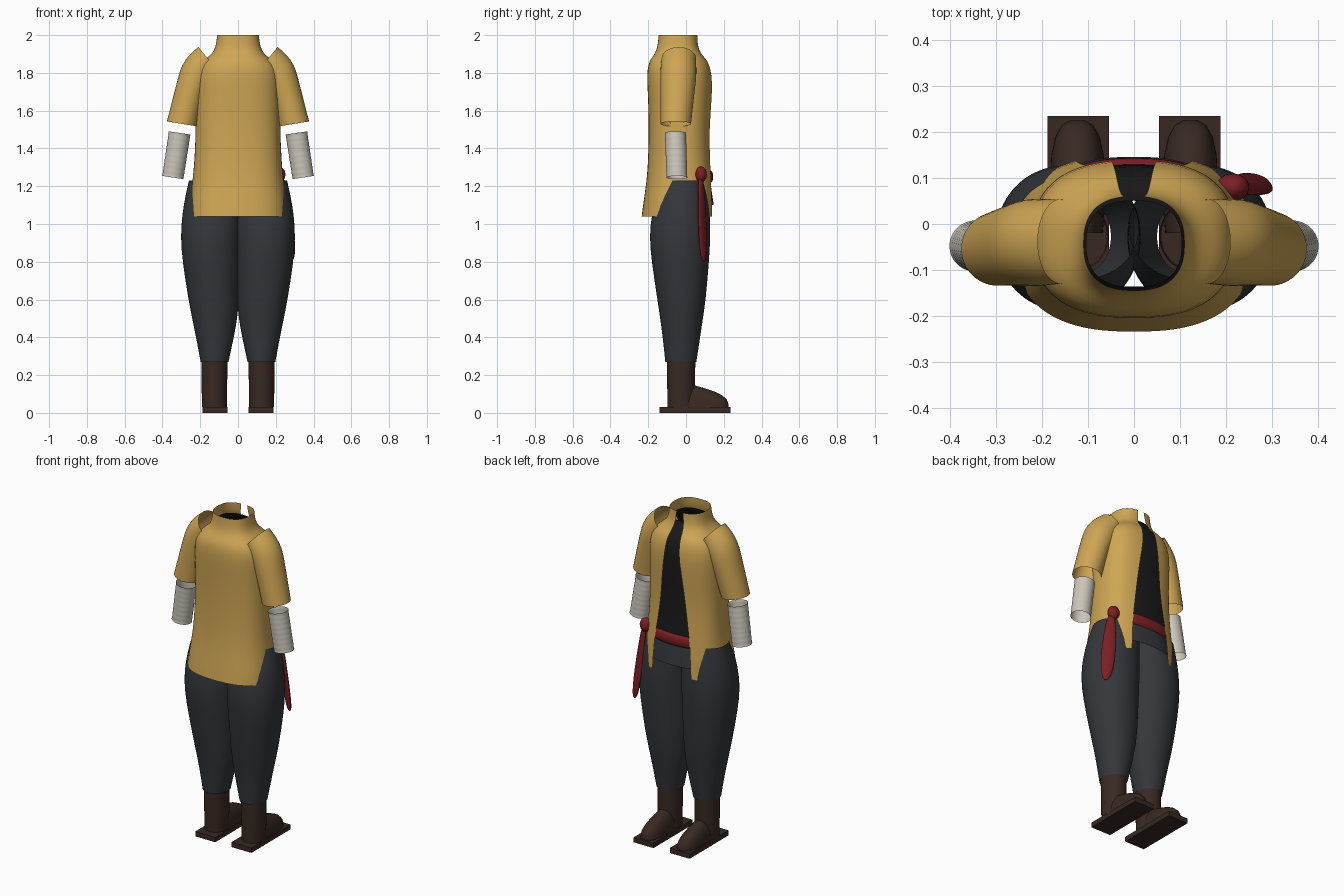
import bpy, bmesh, math
from mathutils import Vector, Matrix

if "Cube" in bpy.data.objects:
    bpy.data.objects.remove(bpy.data.objects["Cube"])


def material(name, rgb):
    m = bpy.data.materials.new(name)
    m.diffuse_color = (*rgb, 1)
    m.use_nodes = True
    m.node_tree.nodes["Principled BSDF"].inputs["Base Color"].default_value = m.diffuse_color
    return m


OCHRE = material("ochre_cloth", (0.62, 0.38, 0.09))
CHARCOAL = material("charcoal_cloth", (0.035, 0.038, 0.044))
BLACK = material("black_cloth", (0.010, 0.010, 0.011))
BROWN = material("brown_leather", (0.040, 0.022, 0.016))
LINEN = material("linen", (0.60, 0.57, 0.50))
RED = material("red_cloth", (0.20, 0.014, 0.018))


def finish(bm, name, mat, subdiv=0):
    bmesh.ops.recalc_face_normals(bm, faces=bm.faces)
    me = bpy.data.meshes.new(name)
    bm.to_mesh(me)
    bm.free()
    ob = bpy.data.objects.new(name, me)
    bpy.context.collection.objects.link(ob)
    me.materials.append(mat)
    bpy.ops.object.select_all(action='DESELECT')
    ob.select_set(True)
    bpy.context.view_layer.objects.active = ob
    bpy.ops.object.shade_smooth_by_angle(angle=math.radians(40))
    if subdiv:
        mod = ob.modifiers.new("smooth", 'SUBSURF')
        mod.levels = mod.render_levels = subdiv
        mod.boundary_smooth = 'PRESERVE_CORNERS'
    return ob


def loft(name, rings, mat, closed=True, caps=False, subdiv=1):
    """Skin a list of point rings."""
    bm = bmesh.new()
    vs = [[bm.verts.new(p) for p in r] for r in rings]
    n = len(vs[0])
    for a, b in zip(vs, vs[1:]):
        for i in range(n if closed else n - 1):
            j = (i + 1) % n
            bm.faces.new((a[i], a[j], b[j], b[i]))
    if caps:
        bm.faces.new(vs[0])
        bm.faces.new(vs[-1])
    return finish(bm, name, mat, subdiv)


def spow(v, e):
    return math.copysign(abs(v) ** e, v)


def section(z, a, yb, yf, gap=None, cx=0, n=2.0, seg=40):
    """Horizontal superellipse; an optional gap leaves it open at +y."""
    cy, b = (yb + yf) / 2, (yf - yb) / 2
    if gap is None:
        ts = [2 * math.pi * i / seg for i in range(seg)]
    else:
        t0 = math.asin((gap / a) ** (n / 2))
        ts = [t0 + (2 * math.pi - 2 * t0) * i / seg for i in range(seg + 1)]
    return [Vector((cx + a * spow(math.sin(t), 2 / n),
                    cy + b * spow(math.cos(t), 2 / n), z)) for t in ts]


def tilted(p_out, p_in, cy, hy, s, seg=28):
    """Ring spanning two (x, z) points, mirrored by s."""
    o, i = Vector((p_out[0], 0, p_out[1])), Vector((p_in[0], 0, p_in[1]))
    c, h = (o + i) / 2, (o - i) / 2
    pts = []
    for k in range(seg):
        t = 2 * math.pi * k / seg
        p = c + h * math.cos(t)
        pts.append(Vector((s * p.x, cy + hy * math.sin(t), p.z)))
    return pts


# Jacket body: z, half width, back y, front y, half opening
body = [(1.04, .262, -.235, .152, .13), (1.12, .257, -.225, .150, .125),
        (1.23, .240, -.208, .145, .12), (1.35, .230, -.200, .135, .10),
        (1.50, .224, -.197, .128, .08), (1.65, .224, -.200, .138, .065),
        (1.75, .224, -.206, .141, .05), (1.82, .217, -.205, .132, .045),
        (1.865, .187, -.193, .115, .04), (1.89, .150, -.173, .09, .035),
        (1.92, .124, -.156, .07, .03), (1.96, .115, -.148, .062, .025),
        (2.00, .110, -.145, .060, .02)]
loft("jacket", [section(*r, n=2.5) for r in body], OCHRE, closed=False)

# Undershirt just inside the jacket
inner = [(min(z, 1.94), a - .011, yb + .011, yf - .011)
         for z, a, yb, yf, g in body[2:12]]
loft("undershirt", [section(*r, n=2.5) for r in inner], BLACK)

# Hip band below the sash
hips = [(1.10, .215, -.165, .147), (1.17, .212, -.16, .137), (1.25, .205, -.16, .126)]
loft("hip_band", [section(*r, n=2.5) for r in hips], CHARCOAL)

# Sash band, rounded in section
sash = [(1.215, .205, -.165, .130), (1.225, .212, -.172, .142), (1.25, .214, -.174, .146),
        (1.275, .212, -.172, .142), (1.285, .205, -.165, .130)]
loft("sash", [section(*r, n=2.5) for r in sash], RED)

# Sash knot and hanging tail
bm = bmesh.new()
bmesh.ops.create_uvsphere(bm, u_segments=24, v_segments=14, radius=1,
                          matrix=Matrix.Translation((.215, .080, 1.262))
                          @ Matrix.Diagonal((.036, .030, .042, 1)))
finish(bm, "sash_knot", RED)
wide, thin = Vector((.85, -.5, 0)).normalized(), Vector((.5, .85, 0)).normalized()
tail = []
for f, w in [(0, .014), (.06, .024), (.3, .036), (.6, .042), (.85, .036), (.95, .022), (1, .006)]:
    c = Vector((.228, .078, 1.245)).lerp(Vector((.282, .094, .80)), f)
    tail.append([c + wide * w * math.cos(t) + thin * min(.012, w * .6) * math.sin(t)
                 for t in (2 * math.pi * k / 16 for k in range(16))])
loft("sash_tail", tail, RED, caps=True)

# Sleeve: outer (x, z), inner (x, z), half depth, centre y
sleeve = [((.210, 1.937), (.110, 1.815), .092, -.038),
          ((.256, 1.900), (.130, 1.765), .095, -.040),
          ((.298, 1.845), (.150, 1.720), .096, -.040),
          ((.318, 1.775), (.168, 1.690), .093, -.043),
          ((.342, 1.680), (.190, 1.630), .088, -.047),
          ((.377, 1.543), (.217, 1.517), .081, -.054)]
# Trouser leg: z, inner x, outer x, back y, front y
leg = [(.27, .050, .198, -.110, .055), (.40, .022, .222, -.123, .075),
       (.50, .003, .243, -.137, .090), (.60, -.005, .263, -.152, .105),
       (.80, -.010, .294, -.182, .122), (.93, -.015, .305, -.195, .130),
       (1.05, -.015, .296, -.183, .128), (1.15, -.015, .279, -.155, .118),
       (1.23, -.010, .260, -.122, .105)]
# Boot foot: y, half width, top z
foot = [(-.02, .055, .15), (.04, .060, .147), (.10, .060, .130), (.15, .057, .113),
        (.19, .048, .094), (.215, .034, .072), (.226, .015, .045)]

for s, side in ((1, "right"), (-1, "left")):
    loft(side + "_sleeve", [tilted(o, i, cy, hy, s) for o, i, hy, cy in sleeve], OCHRE)

    # Forearm wrap with slight cloth ridges
    rings = []
    for k in range(17):
        f = k / 16
        c = Vector((.309 + .036 * f, 1.482 - .236 * f))
        r = .058 - .001 * f + .0012 * math.cos(k * math.pi)
        d = Vector((.989, .148)) * r
        rings.append(tilted(c + d, c - d, -.056 + .008 * f, r - .002, s))
    loft(side + "_forearm_wrap", rings, LINEN)

    loft(side + "_trouser_leg",
         [section(z, (xo - xi) / 2, yb, yf, cx=s * (xo + xi) / 2, n=2.1)
          for z, xi, xo, yb, yf in leg], CHARCOAL)

    # Boot: shaft, foot and flat sole
    shaft = [(.03, .066, -.098, .045), (.15, .068, -.100, .048), (.29, .070, -.102, .050)]
    loft(side + "_boot_shaft",
         [section(z, a, yb, yf, cx=s * .125) for z, a, yb, yf in shaft], BROWN)
    rings = []
    for y, w, top in foot:
        rings.append([Vector((s * .123 + w * spow(math.cos(t), .85), y,
                              .028 + (top - .028) * math.sin(t)))
                      for t in (math.pi * k / 16 for k in range(17))])
    loft(side + "_boot_foot", rings, BROWN, caps=True, subdiv=0)
    bm = bmesh.new()
    bmesh.ops.create_cube(bm, size=1, matrix=Matrix.Translation((s * .122, .047, .015))
                          @ Matrix.Diagonal((.134, .376, .03, 1)))
    finish(bm, side + "_boot_sole", BROWN)
